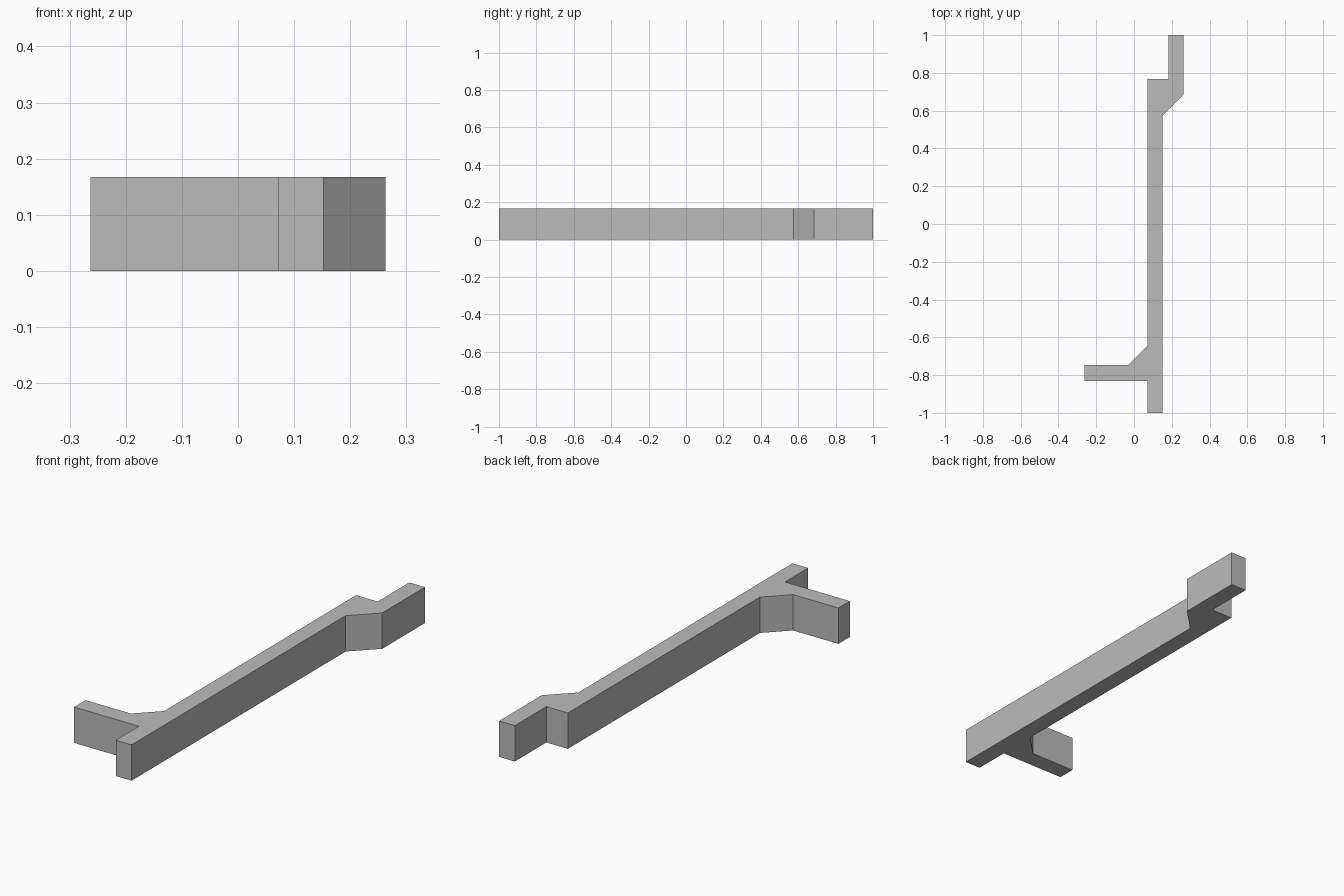
import bpy
import bmesh

cube = bpy.data.objects.get("Cube")
if cube:
    bpy.data.objects.remove(cube, do_unlink=True)

HEIGHT = 0.167

grey = bpy.data.materials.new("plain grey")
grey.use_nodes = True
colour = (0.5, 0.5, 0.5, 1)
grey.diffuse_color = colour
grey.node_tree.nodes["Principled BSDF"].inputs["Base Color"].default_value = colour

# Outline of the bar, counter-clockwise: stem, offset end, braced side arm
outline = [
    (0.071, -1), (0.152, -1), (0.152, 0.575), (0.263, 0.685),
    (0.263, 1), (0.182, 1), (0.182, 0.768), (0.071, 0.768),
    (0.071, -0.645), (-0.03, -0.746), (-0.263, -0.746), (-0.263, -0.83),
    (0.071, -0.83),
]

# Extrude the outline into a solid bar
bm = bmesh.new()
base = bm.faces.new([bm.verts.new((x, y, 0)) for x, y in outline])
top = bmesh.ops.extrude_face_region(bm, geom=[base], use_keep_orig=True)
top_verts = [g for g in top["geom"] if isinstance(g, bmesh.types.BMVert)]
bmesh.ops.translate(bm, vec=(0, 0, HEIGHT), verts=top_verts)
bmesh.ops.recalc_face_normals(bm, faces=bm.faces)

mesh = bpy.data.meshes.new("offset_bar")
bm.to_mesh(mesh)
bm.free()
mesh.materials.append(grey)
bar = bpy.data.objects.new("offset_bar", mesh)
bpy.context.collection.objects.link(bar)
